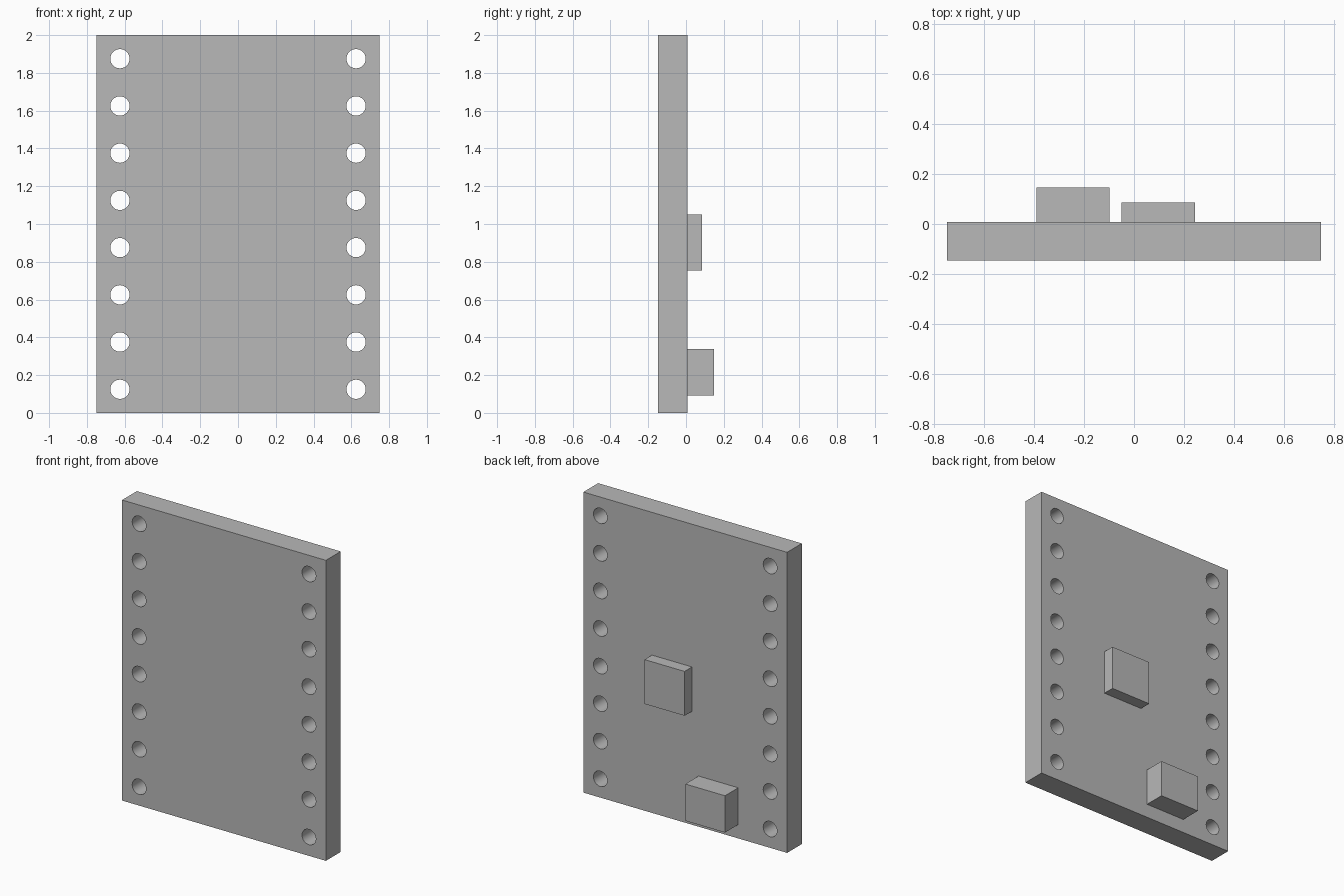
import bpy
import bmesh
import math
from mathutils import Matrix, Vector

cube = bpy.data.objects.get("Cube")
if cube:
    bpy.data.objects.remove(cube, do_unlink=True)

# Single grey material
GREY = (0.48, 0.48, 0.48, 1.0)
grey = bpy.data.materials.new("plain_grey")
grey.use_nodes = True
grey.diffuse_color = GREY
grey.node_tree.nodes["Principled BSDF"].inputs["Base Color"].default_value = GREY


def make_object(name, bm):
    mesh = bpy.data.meshes.new(name)
    bm.to_mesh(mesh)
    bm.free()
    mesh.materials.append(grey)
    obj = bpy.data.objects.new(name, mesh)
    bpy.context.collection.objects.link(obj)
    return obj


def make_box(name, low, high):
    low, high = Vector(low), Vector(high)
    bm = bmesh.new()
    place = Matrix.Translation((low + high) / 2) @ Matrix.Diagonal((*(high - low), 1))
    bmesh.ops.create_cube(bm, size=1, matrix=place)
    return make_object(name, bm)


FRONT, BACK = -0.147, 0.008
PITCH = 0.25

# Board
board = make_box("board", (-0.75, FRONT, 0), (0.75, BACK, 2))

# Two columns of round pin holes
bm = bmesh.new()
for side in (-1, 1):
    for row in range(8):
        place = Matrix.Translation((side * 0.625, (FRONT + BACK) / 2, PITCH * (row + 0.5)))
        bmesh.ops.create_cone(bm, cap_ends=True, segments=32, radius1=0.051, radius2=0.051,
                              depth=0.4, matrix=place @ Matrix.Rotation(math.pi / 2, 4, "X"))
cutter = make_object("hole_cutter", bm)
cutter.hide_render = True

cut = board.modifiers.new("pin_holes", "BOOLEAN")
cut.operation = "DIFFERENCE"
cut.solver = "EXACT"
cut.object = cutter

bpy.ops.object.select_all(action="DESELECT")
board.select_set(True)
bpy.context.view_layer.objects.active = board
bpy.ops.object.modifier_apply(modifier=cut.name)
bpy.data.objects.remove(cutter, do_unlink=True)
bpy.ops.object.shade_smooth_by_angle(angle=math.radians(30))

# Components on the back face
make_box("chip", (-0.05, BACK, 0.755), (0.245, 0.086, 1.05))
make_box("connector", (-0.39, BACK, 0.092), (-0.098, 0.147, 0.337))
